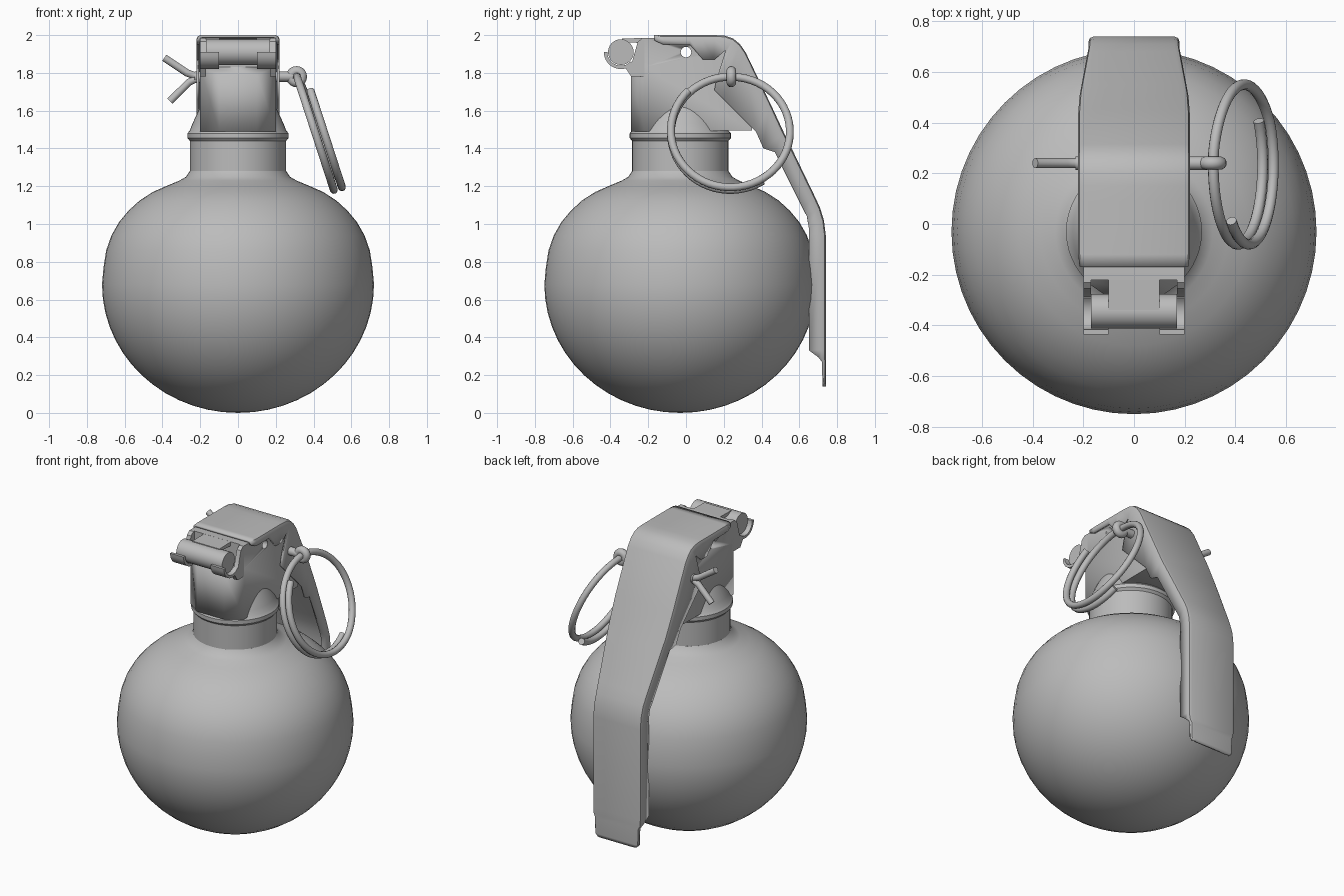
import bpy, bmesh, math
from mathutils import Vector

if "Cube" in bpy.data.objects:
    bpy.data.objects.remove(bpy.data.objects["Cube"])

metal = bpy.data.materials.new("grey_metal")
metal.diffuse_color = (0.5, 0.5, 0.5, 1)
metal.use_nodes = True
metal.node_tree.nodes["Principled BSDF"].inputs["Base Color"].default_value = metal.diffuse_color
CY = -0.03  # axis of the round parts


def finish(name, bm, angle=35):
    bmesh.ops.recalc_face_normals(bm, faces=bm.faces)
    me = bpy.data.meshes.new(name)
    bm.to_mesh(me)
    bm.free()
    ob = bpy.data.objects.new(name, me)
    bpy.context.collection.objects.link(ob)
    me.materials.append(metal)
    bpy.ops.object.select_all(action='DESELECT')
    ob.select_set(True)
    bpy.context.view_layer.objects.active = ob
    bpy.ops.object.shade_smooth_by_angle(angle=math.radians(angle))
    return ob


def lathe(name, profile, steps=48, angle=35):
    bm = bmesh.new()
    vs = [bm.verts.new((r, CY, z)) for r, z in profile]
    es = [bm.edges.new(p) for p in zip(vs, vs[1:])]
    bmesh.ops.spin(bm, geom=vs + es, cent=(0, CY, 0), axis=(0, 0, 1),
                   angle=math.tau, steps=steps, use_duplicate=False)
    bmesh.ops.remove_doubles(bm, verts=bm.verts, dist=0.0005)
    return finish(name, bm, angle)


def extrude_x(name, outline, x0, x1):
    """Side outline (y, z) extruded from x0 to x1."""
    bm = bmesh.new()
    f = bm.faces.new([bm.verts.new((x0, y, z)) for y, z in outline])
    g = bmesh.ops.extrude_face_region(bm, geom=[f])['geom']
    bmesh.ops.translate(bm, vec=(x1 - x0, 0, 0),
                        verts=[v for v in g if isinstance(v, bmesh.types.BMVert)])
    return finish(name, bm)


def tube(name, points, radius, sides=12, closed=False):
    """Round wire swept along a list of points."""
    pts = [Vector(p) for p in points]
    n = len(pts)
    bm = bmesh.new()
    rings, ref = [], None
    for i, p in enumerate(pts):
        a = pts[(i - 1) % n] if closed else pts[max(i - 1, 0)]
        b = pts[(i + 1) % n] if closed else pts[min(i + 1, n - 1)]
        t = (b - a).normalized()
        ref = (ref - t * ref.dot(t)).normalized() if ref else t.orthogonal().normalized()
        side = t.cross(ref)
        rings.append([bm.verts.new(p + radius * (ref * math.cos(k * math.tau / sides)
                                                 + side * math.sin(k * math.tau / sides)))
                      for k in range(sides)])
    pairs = list(zip(rings, rings[1:])) + ([(rings[-1], rings[0])] if closed else [])
    for r, s in pairs:
        for k in range(sides):
            j = (k + 1) % sides
            bm.faces.new((r[k], r[j], s[j], s[k]))
    if not closed:
        bm.faces.new(rings[0])
        bm.faces.new(rings[-1])
    return finish(name, bm)


# Round body: lower half ellipsoid, upper half with a shoulder flaring into the neck
lower = [(0.72 * math.sin(a), 0.68 - 0.68 * math.cos(a))
         for a in [i * math.pi / 28 for i in range(15)]]
upper = [(0.712, 0.77), (0.698, 0.86), (0.67, 0.94), (0.63, 1.01), (0.58, 1.07),
         (0.52, 1.125), (0.45, 1.17), (0.37, 1.205), (0.31, 1.23), (0.275, 1.25),
         (0.255, 1.28), (0, 1.28)]
lathe("body", lower + upper, 56)

# Neck and flanged collar
lathe("neck", [(0, 1.26), (0.255, 1.26), (0.255, 1.45), (0, 1.45)])
lathe("collar", [(0, 1.44), (0.255, 1.44), (0.268, 1.455), (0.268, 1.48), (0.255, 1.495),
                 (0.242, 1.53), (0.2, 1.62), (0, 1.62)])

# Fuse head with chamfered front corners and a cross hole
head = extrude_x("fuse_head", [(-0.29, 1.49), (-0.29, 1.79), (-0.22, 1.83), (-0.22, 1.985),
                               (0.2, 1.985), (0.28, 1.93), (0.35, 1.75), (0.35, 1.495)], -0.2, 0.2)
bm = bmesh.new()
bm.from_mesh(head.data)
for s in (-1, 1):
    bmesh.ops.bisect_plane(bm, geom=bm.verts[:] + bm.edges[:] + bm.faces[:],
                           plane_co=(s * 0.2, -0.22, 0), plane_no=(s * 0.07, -0.1, 0),
                           clear_outer=True)
    bmesh.ops.holes_fill(bm, edges=[e for e in bm.edges if e.is_boundary])
bmesh.ops.recalc_face_normals(bm, faces=bm.faces)
bm.to_mesh(head.data)
bm.free()
circle = [(0.028 * math.cos(i * math.tau / 16), 1.91 + 0.028 * math.sin(i * math.tau / 16))
          for i in range(16)]
cutter = extrude_x("hole_cutter", circle, -0.4, 0.4)
cutter.hide_render = True
cutter.hide_set(True)
cut = head.modifiers.new("hole", 'BOOLEAN')
cut.object = cutter
cut.operation = 'DIFFERENCE'
cut.solver = 'EXACT'

# Hinge rod, hooks wrapped under it, ears and central flap
HY, HZ = -0.345, 1.91


def arc(r, a0, a1, n):
    return [(HY + r * math.cos(math.radians(a0 + (a1 - a0) * i / n)),
             HZ + r * math.sin(math.radians(a0 + (a1 - a0) * i / n))) for i in range(n + 1)]


extrude_x("hinge_rod", arc(0.068, 0, 345, 23), -0.17, 0.17)
for s in (-1, 1):
    extrude_x("hinge_hook", arc(0.09, 180, 318, 10) + arc(0.072, 318, 180, 10), s * 0.1, s * 0.2)
    extrude_x("hinge_ear", [(-0.32, 1.825), (-0.285, 1.86), (-0.268, 1.92), (-0.255, 1.965),
                            (-0.23, 1.985), (-0.2, 1.985), (-0.2, 1.78), (-0.29, 1.78)],
              s * 0.17, s * 0.2)
extrude_x("hinge_flap", [(-0.34, 1.965), (-0.34, 1.982), (-0.2, 1.985), (-0.2, 1.955)], -0.1, 0.1)

# Safety lever: bent channel; each station is outer (y, z), flange edge (y, z), half width
stations = [
    (-0.17, 2.0, -0.165, 1.97, 0.215), (-0.12, 2.0, -0.12, 1.95, 0.22),
    (0.02, 2.0, 0.02, 1.95, 0.22), (0.09, 2.0, 0.09, 1.87, 0.22),
    (0.15, 2.0, 0.15, 1.87, 0.22), (0.205, 1.997, 0.21, 1.92, 0.22),
    (0.25, 1.982, 0.16, 1.76, 0.22), (0.285, 1.953, 0.15, 1.71, 0.22),
    (0.315, 1.91, 0.2, 1.66, 0.22), (0.45, 1.63, 0.37, 1.49, 0.22),
    (0.52, 1.48, 0.41, 1.40, 0.215), (0.55, 1.42, 0.47, 1.38, 0.21),
    (0.68, 1.15, 0.62, 1.08, 0.185), (0.71, 1.085, 0.64, 1.04, 0.18),
    (0.73, 1.02, 0.65, 0.98, 0.18), (0.74, 0.94, 0.652, 0.92, 0.18),
    (0.74, 0.33, 0.652, 0.33, 0.18), (0.74, 0.29, 0.70, 0.295, 0.178),
    (0.74, 0.26, 0.72, 0.27, 0.165), (0.74, 0.16, 0.722, 0.16, 0.163),
    (0.74, 0.14, 0.722, 0.14, 0.145)]
bm = bmesh.new()
rows = []
for y, z, ey, ez, w in stations:
    o, e = Vector((0, y, z)), Vector((0, ey, ez))
    k = min(0.022 / (e - o).length, 0.6)
    half = [(w, e), (w, o.lerp(e, k)), (w - 0.006, o.lerp(e, k * 0.3)), (w - 0.022, o)]
    row = [Vector((-x, p.y, p.z)) for x, p in half] + \
          [Vector((x, p.y, p.z)) for x, p in reversed(half)]
    rows.append([bm.verts.new(v) for v in row])
for r, s in zip(rows, rows[1:]):
    for i in range(7):
        bm.faces.new((r[i], r[i + 1], s[i + 1], s[i]))
lever = finish("safety_lever", bm)
if lever.data.polygons[3].normal.z < 0:  # top face must point outward
    lever.data.flip_normals()
sol = lever.modifiers.new("thickness", 'SOLIDIFY')
sol.thickness = 0.014
sol.offset = -1

# Safety pin with eye and two spread legs
PY, PZ = 0.24, 1.78
tube("pin_shaft", [(-0.23, PY, PZ), (0.29, PY, PZ)], 0.027, 16)
tube("pin_eye", [(0.31 + 0.03 * math.cos(a), PY, PZ + 0.03 * math.sin(a))
                 for a in [i * math.tau / 20 for i in range(20)]], 0.026, 12, True)
tube("pin_leg_upper", [(-0.19, PY, 1.785), (-0.23, PY, 1.785), (-0.27, PY, 1.8),
                       (-0.39, PY, 1.88)], 0.02)
tube("pin_leg_lower", [(-0.19, PY, 1.77), (-0.23, PY, 1.765), (-0.26, PY, 1.75),
                       (-0.36, PY, 1.65)], 0.02)

# Split pull ring: tilted wire coil of about one and a half turns
tilt = math.radians(18)
up = Vector((-math.sin(tilt), 0, math.cos(tilt)))
out = Vector((math.cos(tilt), 0, math.sin(tilt)))
centre = Vector((0.41, 0.235, 1.48))
coil = []
for i in range(89):
    deg = 135 + 6 * i
    shift = 0.045 * min(1, max(0, (440 - deg) / 140))
    a = math.radians(deg)
    coil.append(centre + 0.315 * (Vector((0, 1, 0)) * math.cos(a) + up * math.sin(a)) + out * shift)
tube("pull_ring", coil, 0.021)
